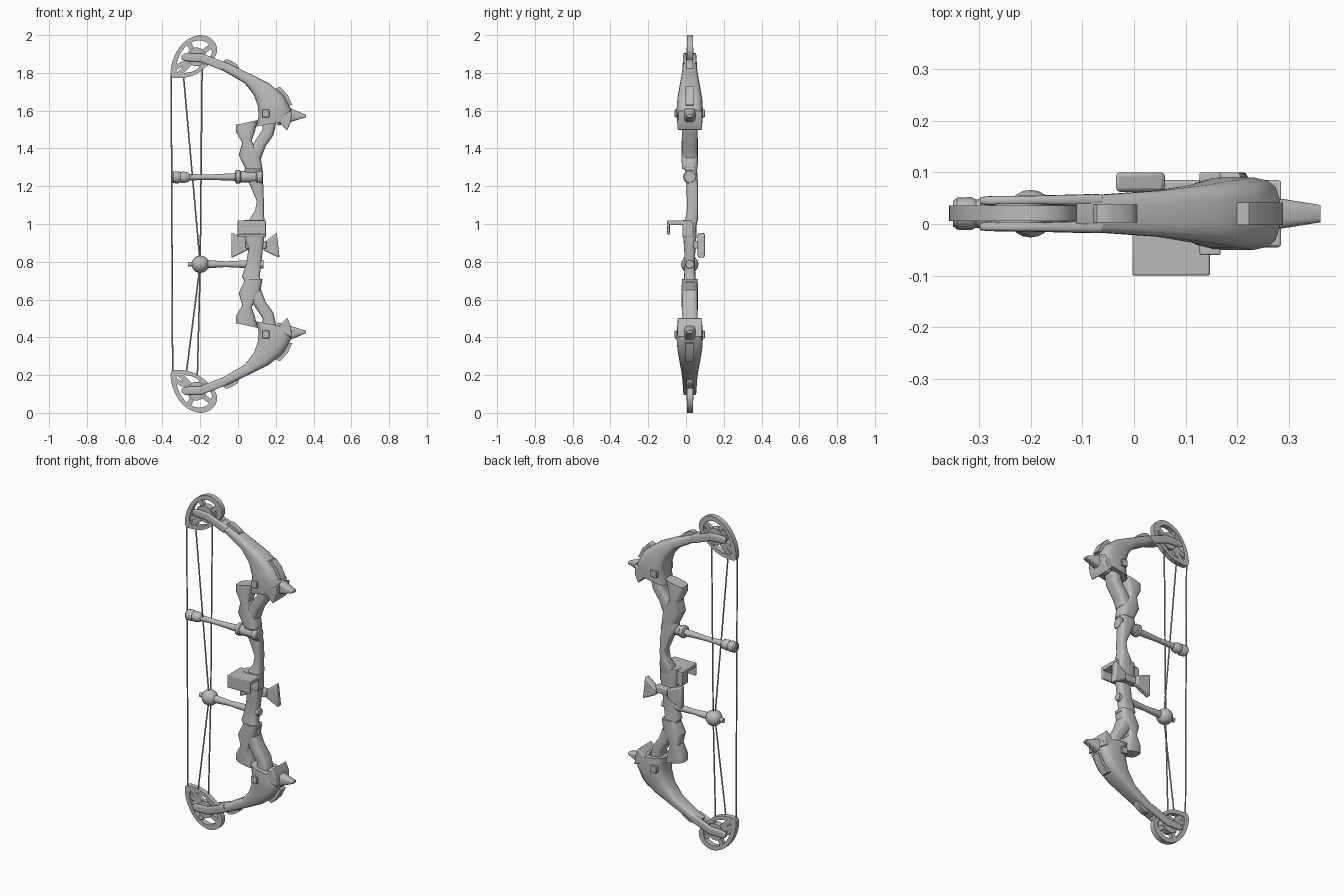
import bpy, bmesh, math
from mathutils import Vector

cube = bpy.data.objects.get("Cube")
if cube:
    bpy.data.objects.remove(cube)

grey = bpy.data.materials.new("plain grey")
grey.use_nodes = True
COLOUR = (0.5, 0.5, 0.5, 1)
grey.diffuse_color = COLOUR
grey.node_tree.nodes["Principled BSDF"].inputs["Base Color"].default_value = COLOUR
YC = 0.02  # depth of the bow's middle plane


def finish(name, bm, angle=35, bevel=0):
    """Turn a bmesh into a shaded object."""
    bmesh.ops.recalc_face_normals(bm, faces=bm.faces)
    mesh = bpy.data.meshes.new(name)
    bm.to_mesh(mesh)
    bm.free()
    mesh.materials.append(grey)
    ob = bpy.data.objects.new(name, mesh)
    bpy.context.collection.objects.link(ob)
    if bevel:
        mod = ob.modifiers.new("Bevel", "BEVEL")
        mod.width, mod.segments = bevel, 2
    bpy.ops.object.select_all(action="DESELECT")
    ob.select_set(True)
    bpy.context.view_layer.objects.active = ob
    bpy.ops.object.shade_smooth_by_angle(angle=math.radians(angle))
    return ob


def skin(bm, rings, closed=False):
    """Bridge rings of vertices, capping the ends unless closed."""
    n = len(rings[0])
    pairs = list(zip(rings, rings[1:])) + ([(rings[-1], rings[0])] if closed else [])
    for a, b in pairs:
        for i in range(n):
            j = (i + 1) % n
            bm.faces.new((a[i], a[j], b[j], b[i]))
    if not closed:
        bm.faces.new(rings[0])
        bm.faces.new(rings[-1])


def loft(name, sections, power=0.55, sides=16, angle=35):
    """Rounded-box sections, each (edge point, edge point, y centre, half width)."""
    bm, rings = bmesh.new(), []
    for p, q, y, w in sections:
        ring = []
        for i in range(sides):
            a = math.tau * (i + 0.5) / sides
            c, s = math.cos(a), math.sin(a)
            u = math.copysign(abs(c) ** power, c) / 2
            v = math.copysign(abs(s) ** power, s)
            ring.append(bm.verts.new(((p[0] + q[0]) / 2 + u * (q[0] - p[0]), y + v * w,
                                      (p[1] + q[1]) / 2 + u * (q[1] - p[1]))))
        rings.append(ring)
    skin(bm, rings)
    return finish(name, bm, angle)


def plate(name, pts, y0, y1, bevel=0):
    """Front outline extruded through y."""
    bm = bmesh.new()
    skin(bm, [[bm.verts.new((x, y, z)) for x, z in pts] for y in (y0, y1)])
    return finish(name, bm, 35, bevel)


def box(name, x0, x1, y0, y1, z0, z1, bevel=0):
    return plate(name, [(x0, z0), (x1, z0), (x1, z1), (x0, z1)], y0, y1, bevel)


def turned(name, start, axis, profile, sides=16):
    """Turned part: profile of (distance along axis, radius)."""
    axis = Vector(axis).normalized()
    u = axis.orthogonal().normalized()
    v = axis.cross(u)
    bm, rings = bmesh.new(), []
    for d, r in profile:
        rings.append([bm.verts.new(Vector(start) + axis * d + r * (u * math.cos(t) + v * math.sin(t)))
                      for t in (math.tau * i / sides for i in range(sides))])
    skin(bm, rings)
    return finish(name, bm)


def rod(name, a, b, r, sides=8):
    a, b = Vector(a), Vector(b)
    return turned(name, a, b - a, [(0, r), ((b - a).length, r)], sides)


def smooth_loop(pts, steps=4):
    """Closed spline through the points."""
    out, n = [], len(pts)
    for i in range(n):
        a, b, c, d = (Vector(pts[(i + k) % n]) for k in (-1, 0, 1, 2))
        for s in range(steps):
            t = s / steps
            out.append(b + (c - a) * t / 2 + (2 * a - 5 * b + 4 * c - d) * t * t / 2
                       + (3 * b - a - 3 * c + d) * t ** 3 / 2)
    return out


# ---- Upper half, copied downwards afterwards ----
upper = []

# Cam wheel: rim, hub and spokes
outline = smooth_loop([(-.355, 1.785), (-.35, 1.85), (-.32, 1.92), (-.27, 1.975), (-.2, 2), (-.14, 1.98),
                       (-.11, 1.93), (-.125, 1.88), (-.17, 1.83), (-.24, 1.785), (-.32, 1.772)])
middle = Vector((-.23, 1.885))
inner = [middle + (p - middle) * 0.76 for p in outline]
bm = bmesh.new()
skin(bm, [[bm.verts.new((p.x, y, p.y)) for p in loop] for loop, y in
          ((outline, .006), (outline, .036), (inner, .036), (inner, .006))], closed=True)
upper.append(finish("cam_rim", bm))
hub = Vector((-.22, 1.885))
upper.append(turned("cam_hub", (hub.x, .002, hub.y), (0, 1, 0), [(0, .05), (.038, .05)], 20))
for i in (2, 12, 22, 33, 41):
    end = middle + (outline[i] - middle) * 0.85
    side = (end - hub).orthogonal().normalized() * 0.013
    upper.append(plate("cam_spoke", [hub + side, end + side, end - side, hub - side], .01, .032))
upper.append(rod("cam_axle", (-.265, -.014, 1.883), (-.265, .054, 1.883), .012, 12))

# Limb: two prongs around the cam, then a broad curved body
for s in (-1, 1):
    upper.append(loft("limb_prong", [
        ((-.298, 1.872), (-.298, 1.893), YC + s * .025, .007),
        ((-.28, 1.862), (-.28, 1.905), YC + s * .025, .009),
        ((-.2, 1.858), (-.19, 1.903), YC + s * .026, .009),
        ((-.09, 1.815), (-.06, 1.853), YC + s * .026, .012)]))
upper.append(loft("limb_body", [
    ((-.13, 1.832), (-.11, 1.872), YC, .034),
    ((-.08, 1.812), (-.05, 1.85), YC, .037),
    ((.035, 1.745), (.06, 1.797), YC, .045),
    ((.085, 1.68), (.165, 1.745), YC, .056),
    ((.105, 1.62), (.24, 1.685), YC, .066),
    ((.108, 1.57), (.282, 1.61), YC, .071),
    ((.095, 1.515), (.275, 1.55), YC, .066)]))
upper.append(plate("limb_heel", [(.2, 1.56), (.285, 1.6), (.28, 1.54), (.26, 1.495)], -.045, .085, .006))
upper.append(loft("limb_spike", [
    ((.21, 1.52), (.21, 1.63), YC, .04),
    ((.28, 1.54), (.28, 1.612), YC, .03),
    ((.36, 1.565), (.36, 1.578), YC, .017)]))
upper.append(plate("limb_back_plate", [(.16, 1.7), (.222, 1.727), (.262, 1.685), (.288, 1.63), (.2, 1.62)],
                   -.002, .042))
upper.append(plate("limb_bump", smooth_loop([(-.075, 1.85), (-.06, 1.872), (-.005, 1.845), (.0, 1.82)], 3),
                   .003, .038))
for y0, y1 in ((-.06, -.03), (.07, .1)):
    upper.append(box("limb_bolt_pad", .127, .167, y0, y1, 1.565, 1.605, .003))

# Forked riser end with an opening between the branches
upper.append(loft("riser_rear_branch", [
    ((-.012, 1.525), (.105, 1.55), YC, .038),
    ((-.01, 1.485), (.09, 1.49), YC, .042),
    ((.022, 1.43), (.072, 1.44), YC, .043),
    ((.003, 1.365), (.12, 1.36), YC, .044),
    ((.04, 1.29), (.13, 1.29), YC, .042)]))
upper.append(loft("riser_front_branch", [
    ((.13, 1.54), (.21, 1.57), YC, .04),
    ((.13, 1.5), (.188, 1.47), YC, .042),
    ((.09, 1.44), (.145, 1.41), YC, .042),
    ((.05, 1.38), (.125, 1.35), YC, .04)]))

for ob in upper:
    top_name = ob.name
    low = ob.copy()
    low.data = ob.data.copy()
    for v in low.data.vertices:
        v.co.z = 2 - v.co.z
    low.data.flip_normals()
    bpy.context.collection.objects.link(low)
    ob.name, low.name = "upper_" + top_name, "lower_" + top_name

# ---- Middle riser and grip ----
loft("riser_window", [
    ((.04, 1.31), (.13, 1.3), YC, .038),
    ((.03, 1.27), (.125, 1.27), .03, .03),
    ((.065, 1.2), (.135, 1.2), .034, .031),
    ((.1, 1.12), (.137, 1.12), .034, .03),
    ((.09, 1.07), (.137, 1.07), .034, .03),
    ((.06, 1.025), (.14, 1.025), .03, .034),
    ((.05, .98), (.14, .98), YC, .034)])
loft("grip", [
    ((.03, 1.02), (.14, 1.02), YC, .035),
    ((.03, .94), (.142, .94), YC, .036),
    ((.055, .87), (.132, .87), YC, .03),
    ((.045, .8), (.125, .8), YC, .028),
    ((.02, .72), (.115, .72), YC, .03),
    ((.04, .69), (.13, .69), YC, .036)])

# Arrow shelf with a hanging lip
box("shelf_top", -.003, .147, -.1, .03, .995, 1.018, .004)
box("shelf_lip", -.003, .147, -.1, -.086, .945, 1.01, .004)
box("shelf_block", -.003, .147, -.018, .04, .93, 1.005, .004)

# Cable guard rod and its clamp
turned("cable_rod", (-.35, YC, 1.247), (1, 0, 0.005),
       [(0, .024), (.008, .031), (.035, .032), (.045, .027), (.06, .031), (.085, .026), (.095, .017),
        (.2, .014), (.33, .02), (.36, .022)])
turned("rod_clamp", (-.015, YC, 1.25), (1, 0, 0),
       [(0, .028), (.005, .036), (.025, .036), (.03, .03), (.11, .03), (.115, .036), (.143, .036), (.148, .03)])

# Lower stabiliser rod with cable ball
turned("stabiliser_rod", (-.265, YC, .787), (1, 0, 0),
       [(0, .013), (.03, .013), (.1, .022), (.2, .015), (.3, .02), (.36, .026), (.4, .022)])
ball = [(-.046 * math.cos(math.pi * t / 10), max(.002, .046 * math.sin(math.pi * t / 10))) for t in range(11)]
turned("cable_ball", (-.2, YC, .787), (1, 0, 0), ball)

# Twin fins behind the grip
plate("rear_fin", [(-.035, .955), (.06, .915), (.06, .865), (-.035, .82)], .062, .1, .008)
plate("front_fin", [(.205, .955), (.135, .9), (.135, .86), (.22, .82)], .062, .1, .008)
box("fin_bridge", .04, .15, .04, .085, .87, .91, .006)

# Bowstring and cables
rod("bowstring", (-.354, YC, 1.8), (-.346, YC, .2), .004)
for name, x, z, y in (("upper_rear_cable", -.29, 1.8, .012), ("upper_front_cable", -.19, 1.82, .028),
                      ("lower_rear_cable", -.275, .2, .012), ("lower_front_cable", -.215, .2, .028)):
    rod(name, (x, y, z), (-.2, y, .787), .004)
